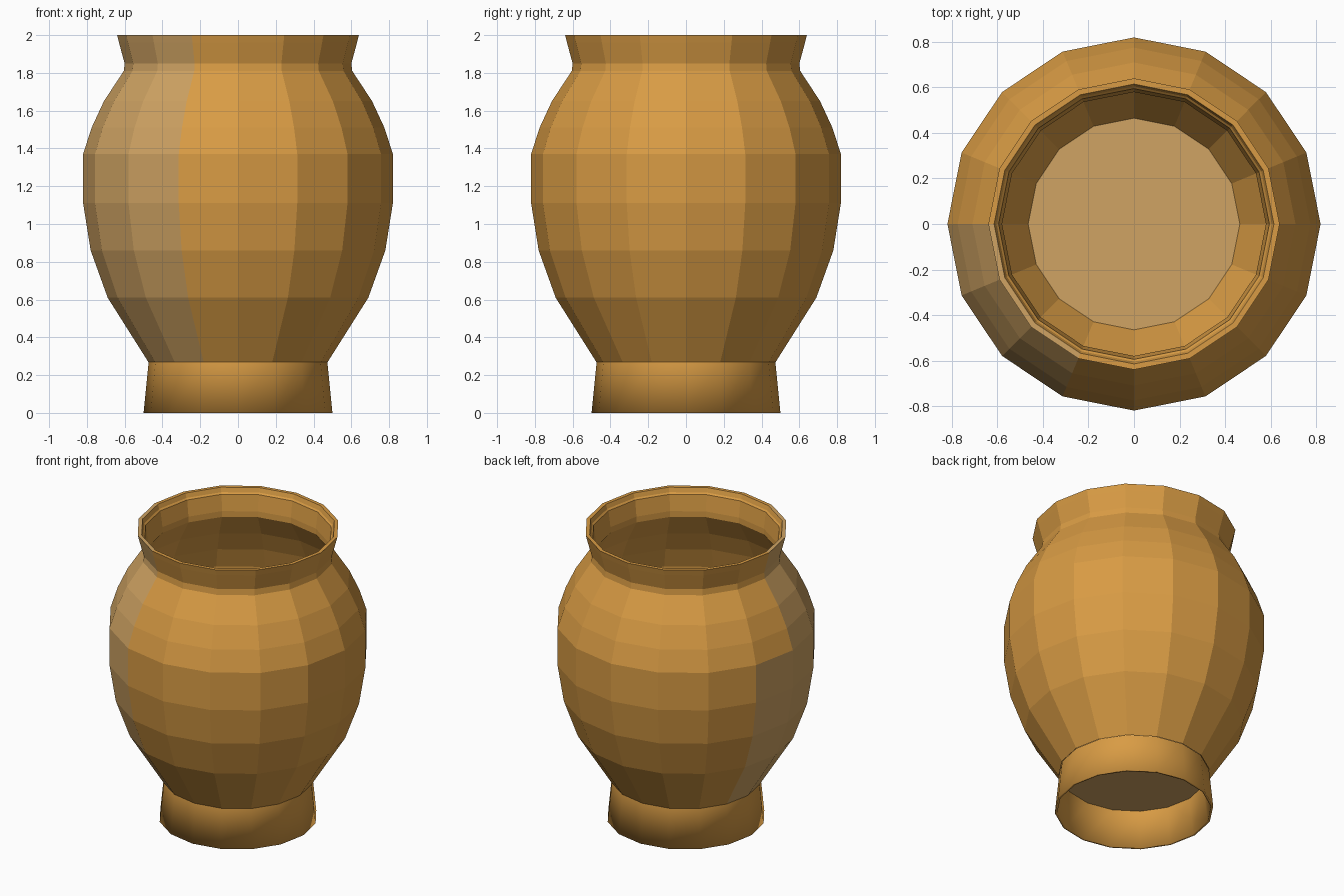
import bpy
import bmesh
import math

SIDES = 16

cube = bpy.data.objects.get("Cube")
if cube:
    bpy.data.objects.remove(cube, do_unlink=True)


def make_material(name, rgb):
    mat = bpy.data.materials.new(name)
    mat.use_nodes = True
    mat.diffuse_color = (*rgb, 1)
    mat.node_tree.nodes["Principled BSDF"].inputs["Base Color"].default_value = (*rgb, 1)
    return mat


ochre = make_material("ochre_clay", (0.69, 0.33, 0.058))
tan = make_material("pale_tan_clay", (0.63, 0.37, 0.125))


def revolve(name, profile, mats, caps=False, smooth=False):
    """Turn a (radius, height) profile around z into a faceted object."""
    bm = bmesh.new()
    rings = []
    for r, z in profile:
        angles = [math.tau * i / SIDES for i in range(SIDES)]
        rings.append([bm.verts.new((r * math.cos(a), r * math.sin(a), z)) for a in angles])
    for low, high in zip(rings, rings[1:]):
        for i in range(SIDES):
            j = (i + 1) % SIDES
            bm.faces.new((low[i], low[j], high[j], high[i]))
    if caps:
        bm.faces.new(rings[0][::-1])
        bm.faces.new(rings[-1])
    for face in bm.faces:
        face.smooth = smooth
    mesh = bpy.data.meshes.new(name)
    bm.to_mesh(mesh)
    bm.free()
    for mat in mats:
        mesh.materials.append(mat)
    obj = bpy.data.objects.new(name, mesh)
    bpy.context.collection.objects.link(obj)
    return obj


# Bellied jar wall: up the outside, over the lip, down the inside
outside = [(0.475, 0.27), (0.69, 0.61), (0.78, 0.86), (0.82, 1.11), (0.82, 1.37),
           (0.775, 1.51), (0.71, 1.65), (0.605, 1.81), (0.60, 1.85), (0.63, 1.96),
           (0.64, 2.0)]
inside = [(0.615, 2.0), (0.605, 1.97), (0.595, 1.96), (0.58, 1.85), (0.58, 1.81),
          (0.68, 1.65), (0.745, 1.51), (0.79, 1.37), (0.79, 1.11), (0.75, 0.86),
          (0.66, 0.61), (0.465, 0.28)]
body = revolve("jar_body", outside + inside, [ochre, tan])

# Pale patch down one side of the outer wall and lip
outer_faces = len(outside) * SIDES
for face in body.data.polygons:
    angle = math.degrees(math.atan2(face.center.y, face.center.x)) % 360
    start = 180 if face.center.z > 1.37 else 157
    if face.index < outer_faces and start < angle < 248:
        face.material_index = 1

# Pale floor inside the jar
revolve("jar_floor", [(0.465, 0.25), (0.465, 0.28)], [tan], caps=True)

# Hollow flared foot ring
revolve("foot_ring", [(0.455, 0.25), (0.485, 0.0), (0.50, 0.0), (0.473, 0.27)],
        [ochre], smooth=True)
